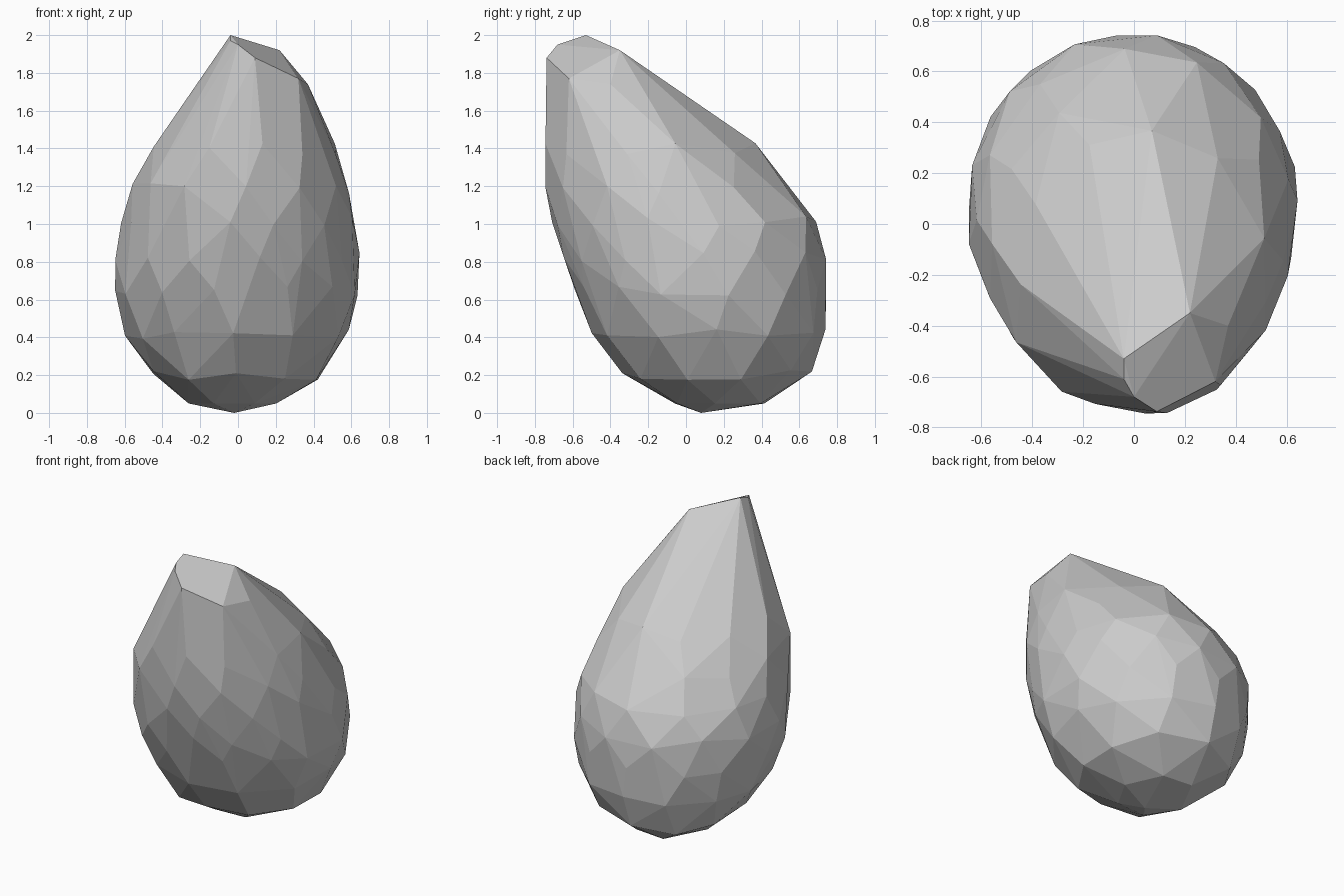
import bpy, bmesh, math, random

if "Cube" in bpy.data.objects:
    bpy.data.objects.remove(bpy.data.objects["Cube"])

random.seed(4)

# Cross-sections of the leaning stone: z, x min, x max, y min, y max, sides
RINGS = [
    (0.05, -0.26, 0.20, -0.08, 0.43, 6),
    (0.20, -0.47, 0.43, -0.33, 0.66, 10),
    (0.42, -0.59, 0.58, -0.49, 0.73, 12),
    (0.64, -0.65, 0.64, -0.59, 0.735, 13),
    (0.83, -0.65, 0.635, -0.65, 0.74, 13),
    (1.01, -0.61, 0.62, -0.70, 0.68, 13),
    (1.19, -0.55, 0.58, -0.745, 0.53, 12),
    (1.40, -0.44, 0.52, -0.745, 0.36, 11),
]

# Chipped facet at the tip, shoulder points and lowest point
KEY_POINTS = [
    (-0.04, -0.53, 2.00), (0.22, -0.35, 1.92), (0.32, -0.62, 1.77),
    (0.09, -0.738, 1.88), (0.00, -0.68, 1.95), (-0.04, -0.61, 1.97),
    (0.37, -0.40, 1.74), (0.15, 0.07, 1.63), (-0.31, -0.32, 1.58),
    (-0.02, 0.08, 0.00),
]

bm = bmesh.new()
for p in KEY_POINTS:
    bm.verts.new(p)

# Staggered, slightly irregular rings
for i, (z, x0, x1, y0, y1, n) in enumerate(RINGS):
    cx, cy = (x0 + x1) / 2, (y0 + y1) / 2
    rx, ry = (x1 - x0) / 2 * 1.015, (y1 - y0) / 2 * 1.015
    for k in range(n):
        a = math.tau * (k + 0.5 * (i % 2) + random.uniform(-0.15, 0.15)) / n
        x = cx + rx * math.cos(a)
        y = cy + ry * math.sin(a)
        dz = random.uniform(-0.03, 0.03)
        # follow the lean of the stone when a point shifts in height
        bm.verts.new((max(-0.65, min(0.645, x)),
                      max(-0.745, min(0.742, y)),
                      z + (dz if z > 0.1 else 0)))

# Wrap everything in a faceted convex skin
res = bmesh.ops.convex_hull(bm, input=bm.verts[:])
loose = [v for v in bm.verts if not v.link_faces]
bmesh.ops.delete(bm, geom=loose, context='VERTS')
bmesh.ops.dissolve_limit(bm, angle_limit=math.radians(3),
                         verts=bm.verts[:], edges=bm.edges[:])
bmesh.ops.recalc_face_normals(bm, faces=bm.faces[:])
for f in bm.faces:
    f.smooth = False

mesh = bpy.data.meshes.new("stone")
bm.to_mesh(mesh)
bm.free()
stone = bpy.data.objects.new("stone", mesh)
bpy.context.collection.objects.link(stone)
